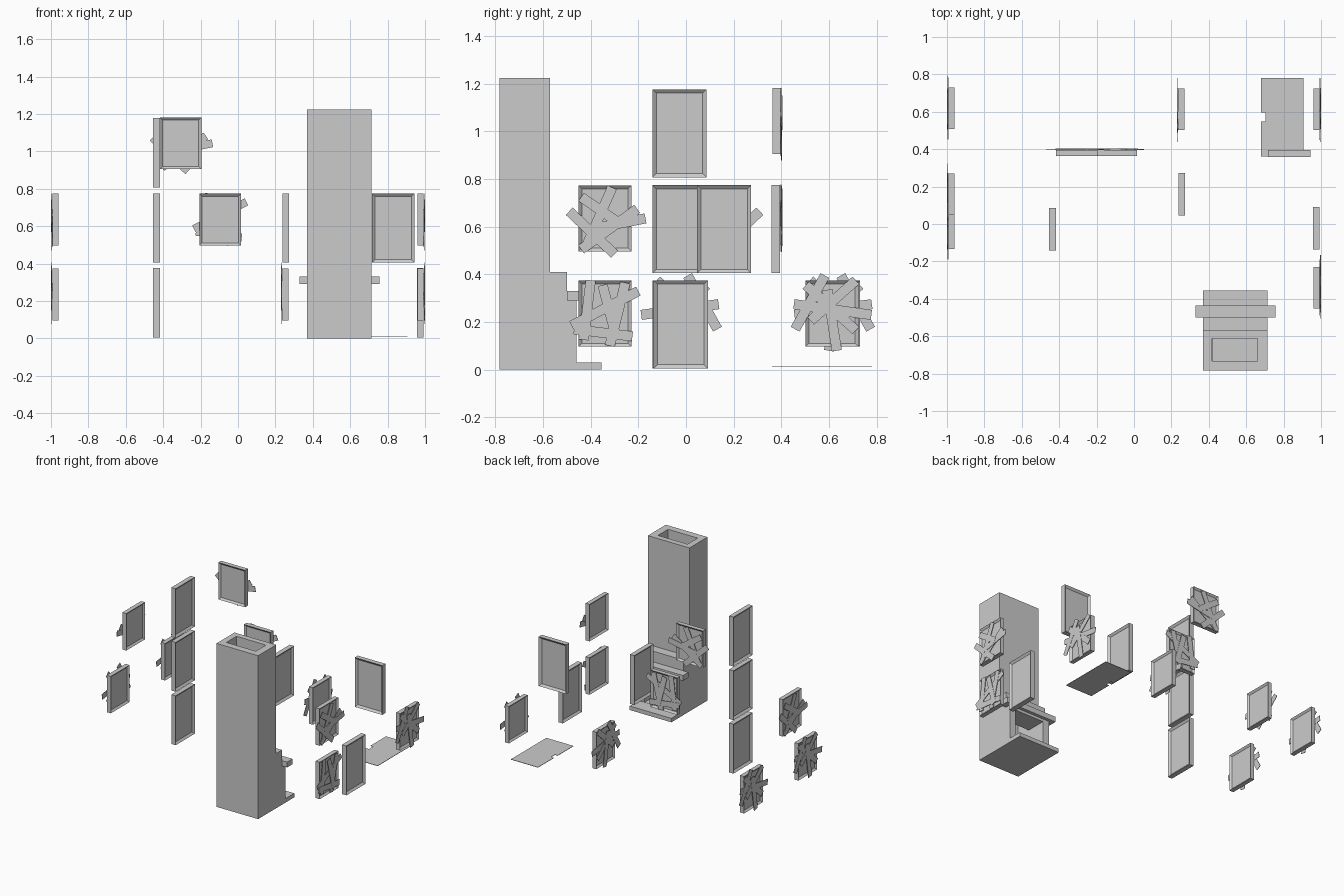
import bpy, bmesh
from math import radians, atan2, hypot
from mathutils import Matrix, Vector

if "Cube" in bpy.data.objects:
    bpy.data.objects.remove(bpy.data.objects["Cube"])


def finish(bm, name, matrix=Matrix.Identity(4)):
    bmesh.ops.recalc_face_normals(bm, faces=bm.faces)
    me = bpy.data.meshes.new(name)
    bm.to_mesh(me)
    bm.free()
    ob = bpy.data.objects.new(name, me)
    ob.matrix_world = matrix
    bpy.context.collection.objects.link(ob)
    return ob


def add_box(bm, lo, hi, matrix=Matrix.Identity(4)):
    lo, hi = Vector(lo), Vector(hi)
    m = matrix @ Matrix.Translation((lo + hi) / 2) @ Matrix.Diagonal((*(hi - lo), 1))
    return bmesh.ops.create_cube(bm, size=1, matrix=m)


def box(name, lo, hi):
    bm = bmesh.new()
    add_box(bm, lo, hi)
    return finish(bm, name)


def extrude_profile(name, pts, vec):
    bm = bmesh.new()
    face = bm.faces.new([bm.verts.new(p) for p in pts])
    out = bmesh.ops.extrude_face_region(bm, geom=[face], use_keep_orig=True)
    bmesh.ops.translate(bm, vec=vec, verts=[g for g in out["geom"] if isinstance(g, bmesh.types.BMVert)])
    return finish(bm, name)


def framed_panel(name, matrix, w, h, t, border, recess):
    """Slab with a sunken panel on both faces; local +y is the outside."""
    bm = bmesh.new()
    add_box(bm, (-w / 2, -t / 2, -h / 2), (w / 2, t / 2, h / 2))
    bm.normal_update()
    sides = [f for f in bm.faces if abs(f.normal.y) > .9]
    bmesh.ops.inset_individual(bm, faces=sides, thickness=border, depth=-recess)
    return finish(bm, name, matrix)


TURN = {"+y": 0, "+x": -90, "-x": 90}


def place(side, pos):
    return Matrix.Translation(pos) @ Matrix.Rotation(radians(TURN[side]), 4, "Z")


# Doors
doors = [("+x", (-.436, -.027, .19)), ("+x", (-.436, -.027, .59)), ("+x", (-.436, -.027, .992)),
         ("-x", (.255, .16, .59)), ("+y", (.83, .377, .59)), ("+x", (.975, -.022, .19))]
for i, (side, pos) in enumerate(doors):
    framed_panel(f"door_{i}", place(side, pos), .227, .37, .036, .023, .013)

# Plank layouts: end points (u, z) measured from the window centre
A = [(-.10, -.13, .135, .04), (-.08, -.12, .03, .13), (-.15, .03, .04, -.15),
     (-.06, -.045, .17, .0), (-.10, .09, .06, -.02)]
B = [(-.14, -.05, .14, .095), (-.06, .14, -.09, -.11), (.02, -.135, .085, .13),
     (-.13, -.065, .115, -.095), (-.01, .12, .05, -.11)]
C = [(-.16, .04, .165, -.005), (-.03, .16, -.155, -.065), (-.11, .12, .10, -.07),
     (.10, .14, -.09, -.03), (.02, -.155, -.02, .10)]

# Boarded windows
windows = [("+x", (.976, -.34, .635), A, -1), ("+x", (.976, -.34, .235), B, -1),
           ("+x", (.976, .613, .235), C, -1), ("-x", (.253, .613, .235), C, 1),
           ("-x", (-.976, .62, .235), C, -1), ("-x", (-.976, .16, .635), A, -1),
           ("-x", (-.976, -.023, .235), C, -1), ("+y", (-.307, .38, 1.043), A, 1),
           ("+y", (-.095, .38, .635), B, 1)]
for i, (side, pos, layout, flip) in enumerate(windows):
    m = place(side, pos)
    framed_panel(f"window_{i}", m, .222, .277, .033, .02, .012)
    bm = bmesh.new()
    for k, (u0, z0, u1, z1) in enumerate(layout):
        u0, u1 = u0 * flip, u1 * flip
        half = hypot(u1 - u0, z1 - z0) / 2
        pm = (Matrix.Translation(((u0 + u1) / 2, .0165 + .001 * k, (z0 + z1) / 2))
              @ Matrix.Rotation(-atan2(z1 - z0, u1 - u0), 4, "Y"))
        add_box(bm, (-half, 0, -.021), (half, .0035, .021), pm)
    finish(bm, f"window_planks_{i}", m)

# Chimney with breast and hearth, drawn as a side profile
side = [(-.783, 0), (-.355, 0), (-.355, .03), (-.46, .03), (-.46, .31), (-.5, .31),
        (-.5, .41), (-.57, .41), (-.57, 1.224), (-.783, 1.224)]
chimney = extrude_profile("chimney", [(.37, y, z) for y, z in side], (.345, 0, 0))

# Flue and firebox openings
cutters = [box("firebox_cutter", (.42, -.735, .031), (.665, -.40, .27)),
           box("flue_cutter", (.416, -.732, .2), (.661, -.612, 1.3))]
bpy.context.view_layer.objects.active = chimney
for c in cutters:
    c.hide_render = True
    mod = chimney.modifiers.new("opening", "BOOLEAN")
    mod.operation, mod.object, mod.solver = "DIFFERENCE", c, "EXACT"
    bpy.ops.object.modifier_apply(modifier=mod.name)
    bpy.data.objects.remove(c)

# Mantel shelf
box("mantel_shelf", (.33, -.5, .29), (.757, -.436, .33))

# Thin floor sheet with a notch in its left edge
sheet = [(.68, .36), (.905, .36), (.905, .78), (.68, .78), (.68, .595), (.703, .595), (.703, .547), (.68, .547)]
extrude_profile("floor_sheet", [(x, y, .011) for x, y in sheet], (0, 0, .003))
